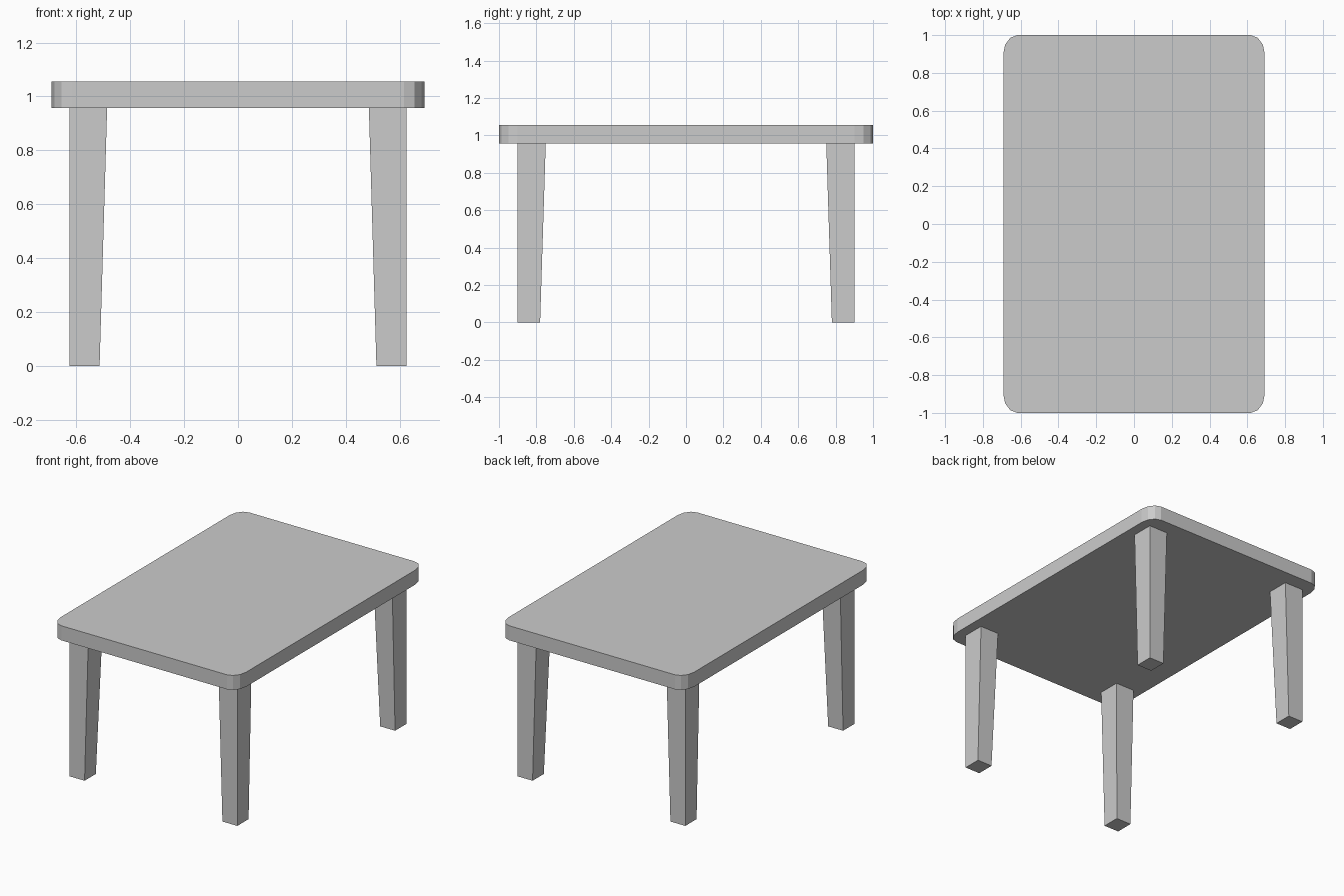
import bpy, bmesh
from math import sin, cos, pi

if "Cube" in bpy.data.objects:
    bpy.data.objects.remove(bpy.data.objects["Cube"])

def loft(name, low, high):
    """Closed solid between two matching loops of points."""
    bm = bmesh.new()
    a = [bm.verts.new(p) for p in low]
    b = [bm.verts.new(p) for p in high]
    n = len(a)
    bm.faces.new(a)
    bm.faces.new(b)
    for i in range(n):
        j = (i + 1) % n
        bm.faces.new((a[i], a[j], b[j], b[i]))
    bmesh.ops.recalc_face_normals(bm, faces=bm.faces)
    me = bpy.data.meshes.new(name)
    bm.to_mesh(me)
    bm.free()
    ob = bpy.data.objects.new(name, me)
    bpy.context.collection.objects.link(ob)
    return ob

# Tabletop: rounded rectangle slab, three facets per corner
HX, HY, RX, RY, SEG = 0.692, 1.0, 0.075, 0.1, 3
Z0, Z1 = 0.957, 1.055
outline = []
for k, (sx, sy) in enumerate([(1, 1), (-1, 1), (-1, -1), (1, -1)]):
    for i in range(SEG + 1):
        t = (k + i / SEG) * pi / 2
        outline.append((sx * (HX - RX) + RX * cos(t), sy * (HY - RY) + RY * sin(t)))
loft("tabletop", [(x, y, Z0) for x, y in outline], [(x, y, Z1) for x, y in outline])

# Legs: outer faces vertical, inner faces tapering towards the floor
def leg_loop(sx, sy, xi, yi, z):
    xo, yo = 0.625, 0.9
    return [(sx * x, sy * y, z) for x, y in [(xo, yo), (xi, yo), (xi, yi), (xo, yi)]]

for sy, end in ((-1, "front"), (1, "back")):
    for sx, side in ((-1, "left"), (1, "right")):
        loft(f"{end}_{side}_leg",
             leg_loop(sx, sy, 0.514, 0.78, 0),
             leg_loop(sx, sy, 0.486, 0.75, Z0))
